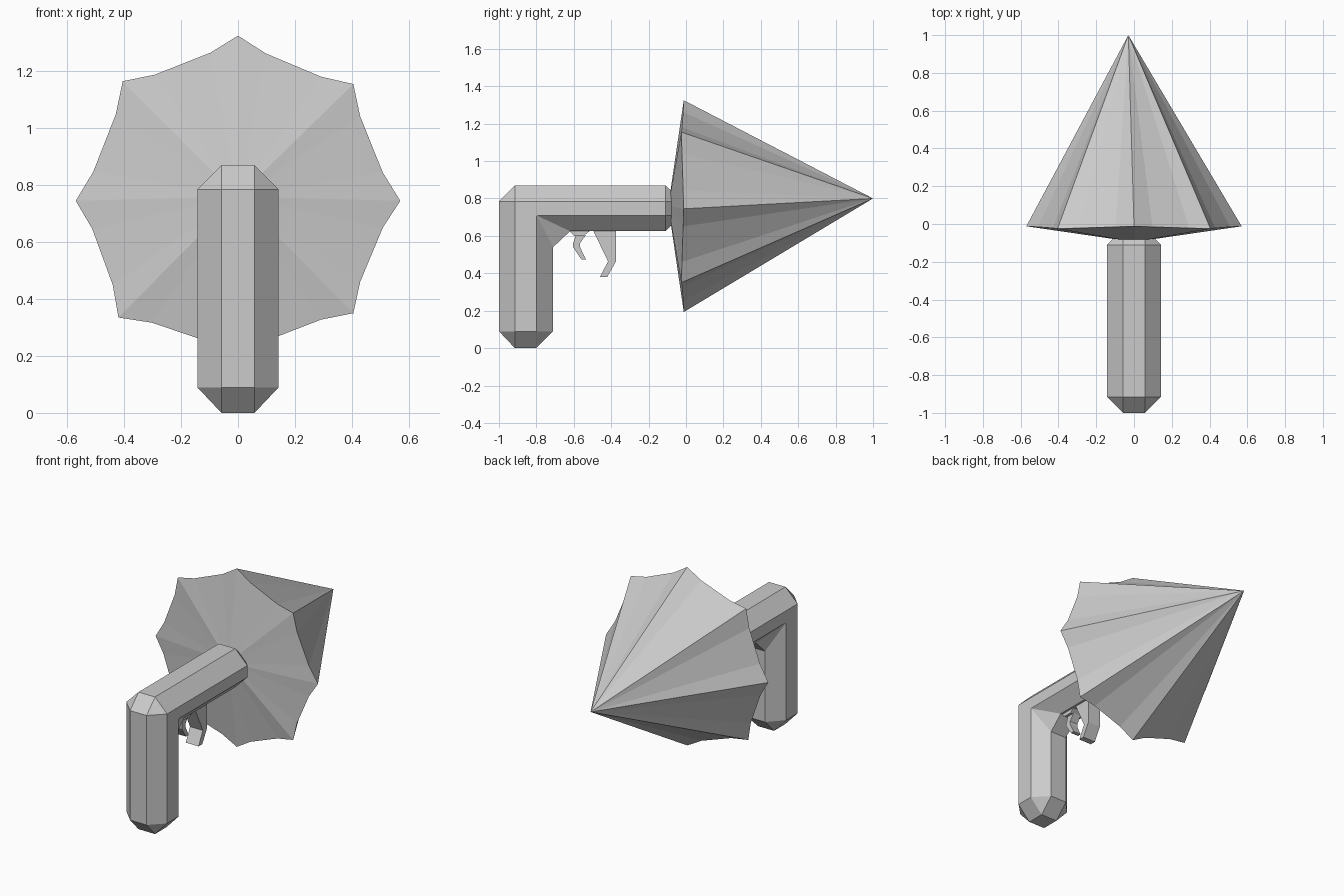
import bpy, bmesh
from mathutils import Vector

if "Cube" in bpy.data.objects:
    bpy.data.objects.remove(bpy.data.objects["Cube"])


def finish(name, bm):
    bmesh.ops.remove_doubles(bm, verts=bm.verts, dist=0.0005)
    bmesh.ops.recalc_face_normals(bm, faces=bm.faces)
    mesh = bpy.data.meshes.new(name)
    bm.to_mesh(mesh)
    bm.free()
    obj = bpy.data.objects.new(name, mesh)
    bpy.context.collection.objects.link(obj)
    return obj


def loft(bm, rings):
    loops = [[bm.verts.new(p) for p in r] for r in rings]
    for a, b in zip(loops, loops[1:]):
        for i in range(len(a)):
            j = (i + 1) % len(a)
            # skip quads fully collapsed to a line or point
            pts = {tuple(round(c, 4) for c in v.co) for v in (a[i], a[j], b[j], b[i])}
            if len(pts) > 2:
                bm.faces.new((a[i], a[j], b[j], b[i]))
    bm.faces.new(loops[0])
    bm.faces.new(loops[-1])


# Octagonal ring: outer flat, outer side, inner side, inner flat as (y, z)
def ring(o, so, si, i, w=0.058, s=0.143):
    half = [(w, o), (s, so), (s, si), (w, i)]
    return [(x, *p) for x, p in half] + [(-x, *p) for x, p in reversed(half)]


# Pistol grip bending into the barrel
SO, SI = (-0.915, 0.785), (-0.80, 0.71)
bm = bmesh.new()
loft(bm, [
    ring((-0.915, 0), (-0.915, 0), (-0.80, 0), (-0.80, 0), s=0.058),
    ring((-1, 0.09), (-0.915, 0.09), (-0.80, 0.09), (-0.71, 0.09)),
    ring((-1, 0.785), SO, SI, (-0.71, 0.54)),
    ring((-0.915, 0.87), SO, SI, (-0.62, 0.625)),
    ring((-0.11, 0.87), (-0.11, 0.785), (-0.11, 0.71), (-0.11, 0.625)),
    ring((-0.025, 0.785), (-0.025, 0.785), (-0.025, 0.71), (-0.025, 0.71), s=0.058),
])
finish("handle", bm)

# Pleated canopy: eight rib tips with slightly sagging cloth between them
tips = [(0, -0.012, 1.325), (0.405, -0.025, 1.155), (0.57, -0.012, 0.745),
        (0.405, -0.025, 0.35), (0, -0.012, 0.193), (-0.42, -0.025, 0.335),
        (-0.57, -0.012, 0.745), (-0.405, -0.025, 1.165)]
tips = [Vector(t) for t in tips]
centre = Vector((0, -0.015, 0.76))
bm = bmesh.new()
rim = []
for k, tip in enumerate(tips):
    nxt = tips[(k + 1) % 8]
    rim.append(bm.verts.new(tip))
    for f in (0.25, 0.5, 0.75):
        rim.append(bm.verts.new(tip.lerp(nxt, f).lerp(centre, 0.038)))
for apex in ((-0.03, 1.0, 0.80), (0, -0.095, 0.76)):
    a = bm.verts.new(apex)
    for k in range(len(rim)):
        bm.faces.new((a, rim[k], rim[(k + 1) % len(rim)]))
finish("canopy", bm)


# Flat side-view outline extruded across x
def plate(name, outline, half):
    bm = bmesh.new()
    loft(bm, [[(x, y, z) for y, z in outline] for x in (-half, half)])
    return finish(name, bm)


# Trigger, its mount, and the release catch
plate("trigger_mount", [(-0.636, 0.64), (-0.497, 0.64), (-0.545, 0.602), (-0.60, 0.602)], 0.045)
plate("trigger", [(-0.588, 0.605), (-0.604, 0.56), (-0.604, 0.54), (-0.56, 0.475),
                  (-0.535, 0.475), (-0.567, 0.54), (-0.567, 0.56), (-0.535, 0.605)], 0.028)
plate("release_catch", [(-0.497, 0.63), (-0.374, 0.63), (-0.374, 0.464), (-0.422, 0.379),
                        (-0.46, 0.379), (-0.417, 0.464)], 0.045)
